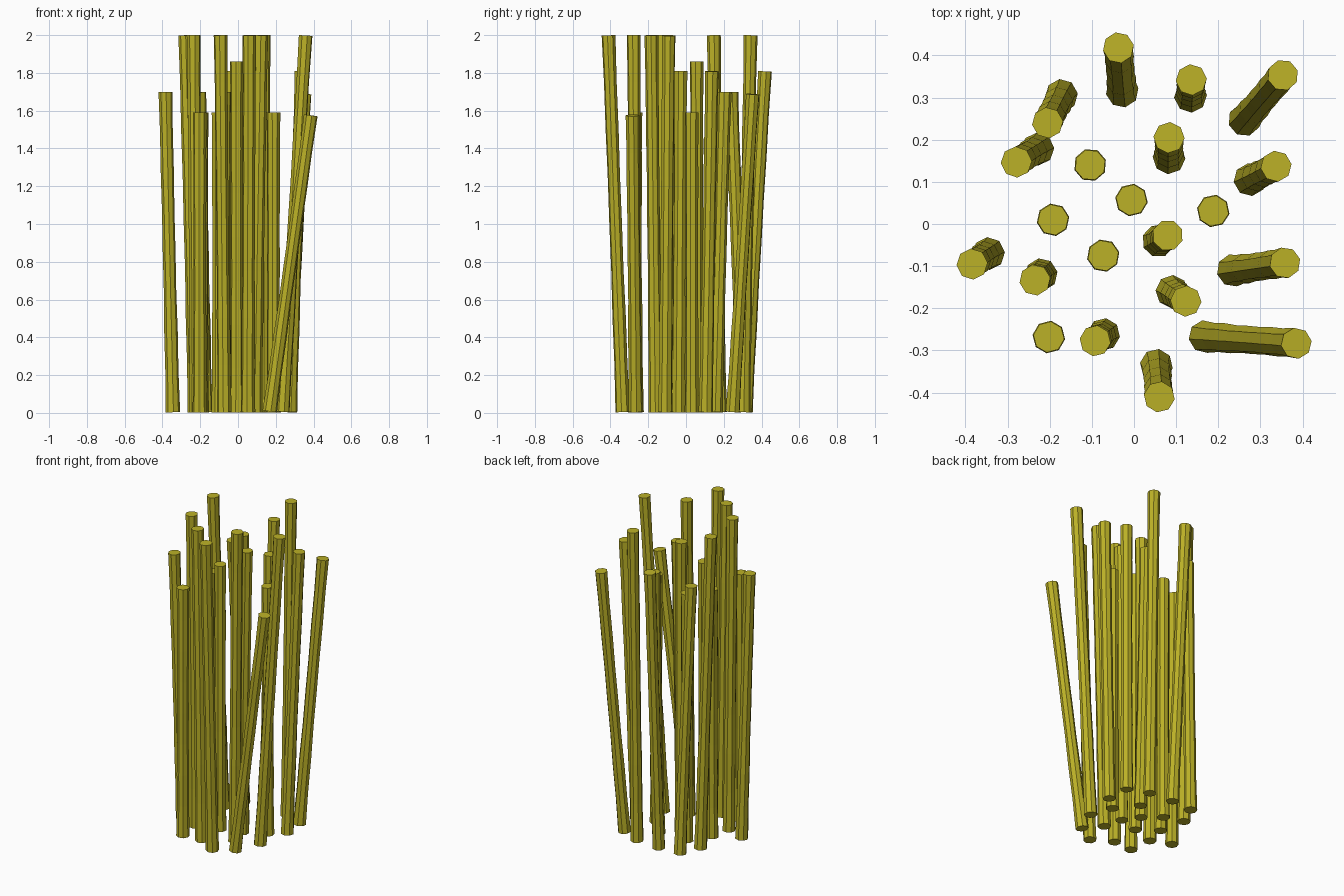
import bpy, bmesh, math, random
from mathutils import Vector

random.seed(4)
SIDES = 8
# radius profile from foot to tip: swollen nodes with slimmer internodes
RADII = [0.039, 0.035, 0.036, 0.033, 0.034, 0.033, 0.035, 0.034, 0.037]

# foot x, foot y, tip x, tip y, tip height
STALKS = [
    (-0.028, 0.315, -0.037, 0.418, 1.81),
    (0.134, 0.303, 0.136, 0.342, 2.00),
    (0.262, 0.247, 0.353, 0.353, 1.69),
    (-0.172, 0.305, -0.205, 0.240, 1.70),
    (-0.228, 0.178, -0.279, 0.147, 2.00),
    (-0.104, 0.140, -0.104, 0.140, 1.59),
    (0.083, 0.157, 0.083, 0.205, 1.70),
    (-0.006, 0.057, -0.006, 0.057, 1.86),
    (0.188, 0.031, 0.188, 0.031, 1.59),
    (-0.192, 0.010, -0.192, 0.010, 1.59),
    (0.058, -0.040, 0.080, -0.027, 1.81),
    (-0.073, -0.075, -0.073, -0.075, 1.70),
    (0.275, 0.105, 0.337, 0.137, 1.81),
    (-0.345, -0.070, -0.384, -0.095, 1.70),
    (-0.220, -0.120, -0.235, -0.133, 2.00),
    (0.090, -0.160, 0.123, -0.183, 2.00),
    (-0.202, -0.268, -0.202, -0.268, 1.59),
    (-0.072, -0.262, -0.092, -0.277, 2.00),
    (0.053, -0.335, 0.060, -0.410, 2.00),
    (0.168, -0.267, 0.385, -0.283, 1.58),
    (0.235, -0.110, 0.358, -0.092, 2.00),
]

mat = bpy.data.materials.new("reed_yellow")
mat.diffuse_color = (0.5, 0.44, 0.02, 1)


def make_stalk(name, foot, tip):
    """Eight-sided capped tube with its rings square to a leaning axis."""
    axis = (tip - foot).normalized()
    turn = Vector((0, 0, 1)).rotation_difference(axis)
    phase = random.uniform(0, math.tau / SIDES)
    bm = bmesh.new()
    rings = []
    for i, r in enumerate(RADII):
        centre = foot.lerp(tip, i / (len(RADII) - 1))
        ring = []
        for k in range(SIDES):
            a = phase + math.tau * k / SIDES
            ring.append(bm.verts.new(centre + turn @ Vector((r * math.cos(a), r * math.sin(a), 0))))
        rings.append(ring)
    for lo, hi in zip(rings, rings[1:]):
        for k in range(SIDES):
            n = (k + 1) % SIDES
            bm.faces.new((lo[k], lo[n], hi[n], hi[k]))
    bm.faces.new(rings[0][::-1])
    bm.faces.new(rings[-1])
    me = bpy.data.meshes.new(name)
    bm.to_mesh(me)
    bm.free()
    me.materials.append(mat)
    bpy.context.collection.objects.link(bpy.data.objects.new(name, me))


# cluster of standing stalks
for i, (fx, fy, tx, ty, h) in enumerate(STALKS, 1):
    # lift the foot so the tilted base rests on the ground
    lean = math.hypot(tx - fx, ty - fy) / h
    make_stalk(f"stalk_{i:02d}", Vector((fx, fy, 0.003 + 0.036 * lean)),
               Vector((tx, ty, h - 0.036 * lean)))
